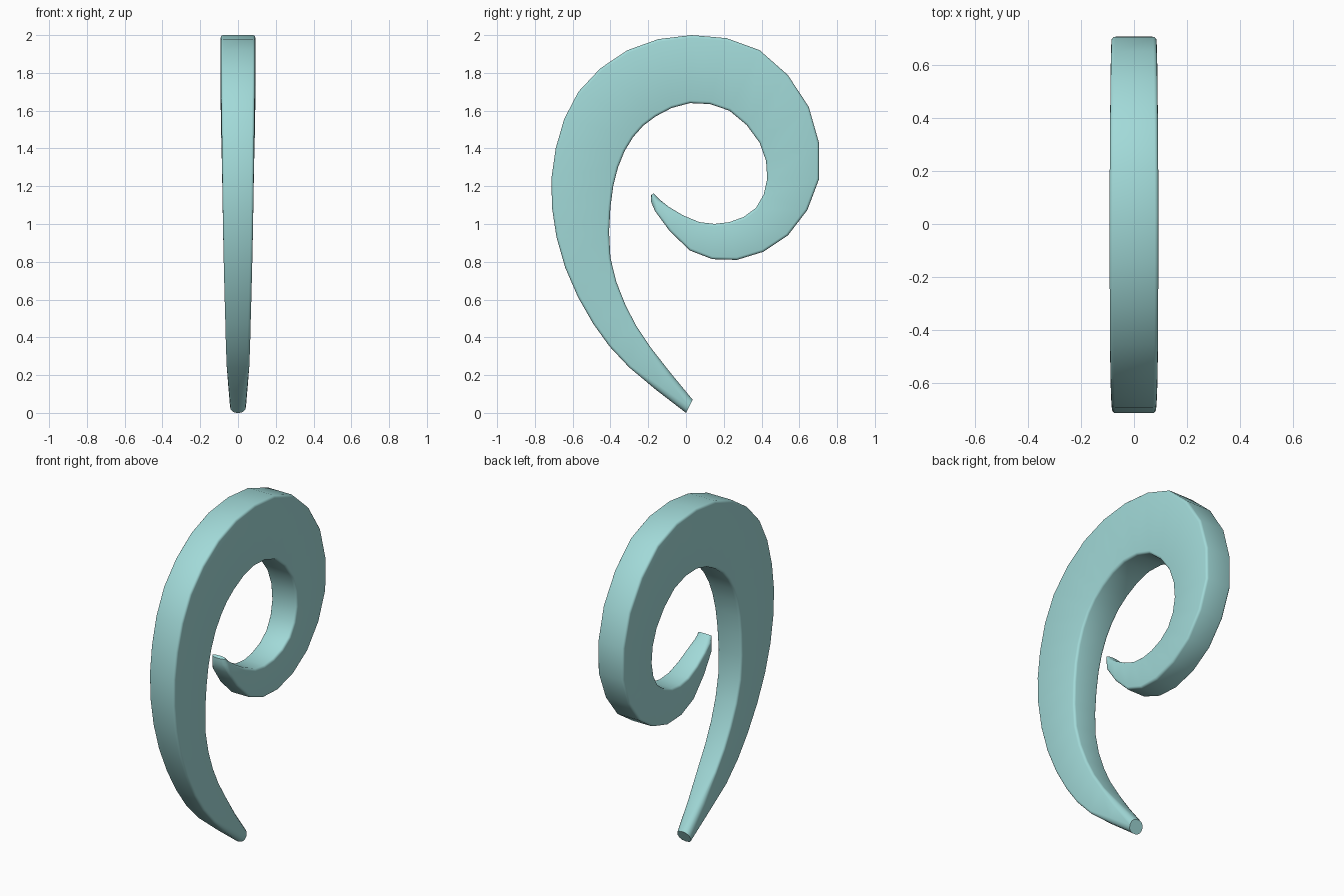
import bpy, bmesh, math
from mathutils import Vector

if "Cube" in bpy.data.objects:
    bpy.data.objects.remove(bpy.data.objects["Cube"])

# Stations along the spiral: outer y, z, inner y, z, half thickness
STATIONS = [Vector(s) for s in (
    (0.00, 0.00, 0.035, 0.07, 0.042), (-0.30, 0.24, -0.19, 0.35, 0.060),
    (-0.49, 0.47, -0.32, 0.57, 0.067), (-0.64, 0.77, -0.40, 0.82, 0.075),
    (-0.71, 1.09, -0.40, 1.09, 0.081), (-0.69, 1.40, -0.36, 1.30, 0.085),
    (-0.57, 1.70, -0.28, 1.46, 0.089), (-0.31, 1.92, -0.16, 1.57, 0.091),
    (0.03, 2.00, 0.02, 1.64, 0.092), (0.39, 1.92, 0.23, 1.60, 0.090),
    (0.65, 1.62, 0.39, 1.43, 0.087), (0.705, 1.24, 0.43, 1.24, 0.083),
    (0.54, 0.94, 0.37, 1.085, 0.079), (0.27, 0.81, 0.23, 1.01, 0.074),
    (0.02, 0.86, 0.07, 1.01, 0.067), (-0.165, 1.07, -0.09, 1.09, 0.056),
    (-0.185, 1.152, -0.172, 1.163, 0.042))]


def refined(stations):
    """Insert a smooth midpoint between neighbouring stations."""
    result = []
    last = len(stations) - 1
    for i in range(last):
        a, b = stations[i], stations[i + 1]
        before = stations[i - 1] if i else 2 * a - b
        after = stations[i + 2] if i + 2 <= last else 2 * b - a
        result += [a, (9 * (a + b) - before - after) / 16]
    return result + [stations[-1]]


def section(s, end):
    """Rounded rectangle spanning the outer and inner edge."""
    outer, inner = Vector((0, s[0], s[1])), Vector((0, s[2], s[3]))
    height, half = (inner - outer).length, s[4]
    direction = (inner - outer).normalized()
    rx = 0.014 + (half - 0.022) * end
    rh = min(0.014 + 0.03 * end, 0.45 * height)
    points = []
    for quarter, (sx, sh) in enumerate(((1, 1), (-1, 1), (-1, -1), (1, -1))):
        for k in range(4):
            a = math.pi / 2 * (quarter + k / 3)
            x = sx * (half - rx) + rx * math.cos(a)
            h = height / 2 + sh * (height / 2 - rh) + rh * math.sin(a)
            points.append(outer + direction * h + Vector((x, 0, 0)))
    return points


# Loft the sections into one tapering hook
bm = bmesh.new()
path = refined(STATIONS)
rings = []
for i, s in enumerate(path):
    end = max(0, 1 - min(i, len(path) - 1 - i) / 2)
    rings.append([bm.verts.new(p) for p in section(s, end)])
for a, b in zip(rings, rings[1:]):
    for k in range(len(a)):
        n = (k + 1) % len(a)
        bm.faces.new((a[k], a[n], b[n], b[k]))
bm.faces.new(rings[0])
bm.faces.new(rings[-1])
bmesh.ops.recalc_face_normals(bm, faces=bm.faces)
mesh = bpy.data.meshes.new("spiral_hook")
bm.to_mesh(mesh)
bm.free()

hook = bpy.data.objects.new("spiral_hook", mesh)
bpy.context.collection.objects.link(hook)
material = bpy.data.materials.new("pale_teal")
material.diffuse_color = (0.36, 0.70, 0.69, 1)
material.use_nodes = True
material.node_tree.nodes["Principled BSDF"].inputs["Base Color"].default_value = material.diffuse_color
mesh.materials.append(material)

bpy.context.view_layer.objects.active = hook
hook.select_set(True)
bpy.ops.object.shade_smooth_by_angle(angle=math.radians(40))
